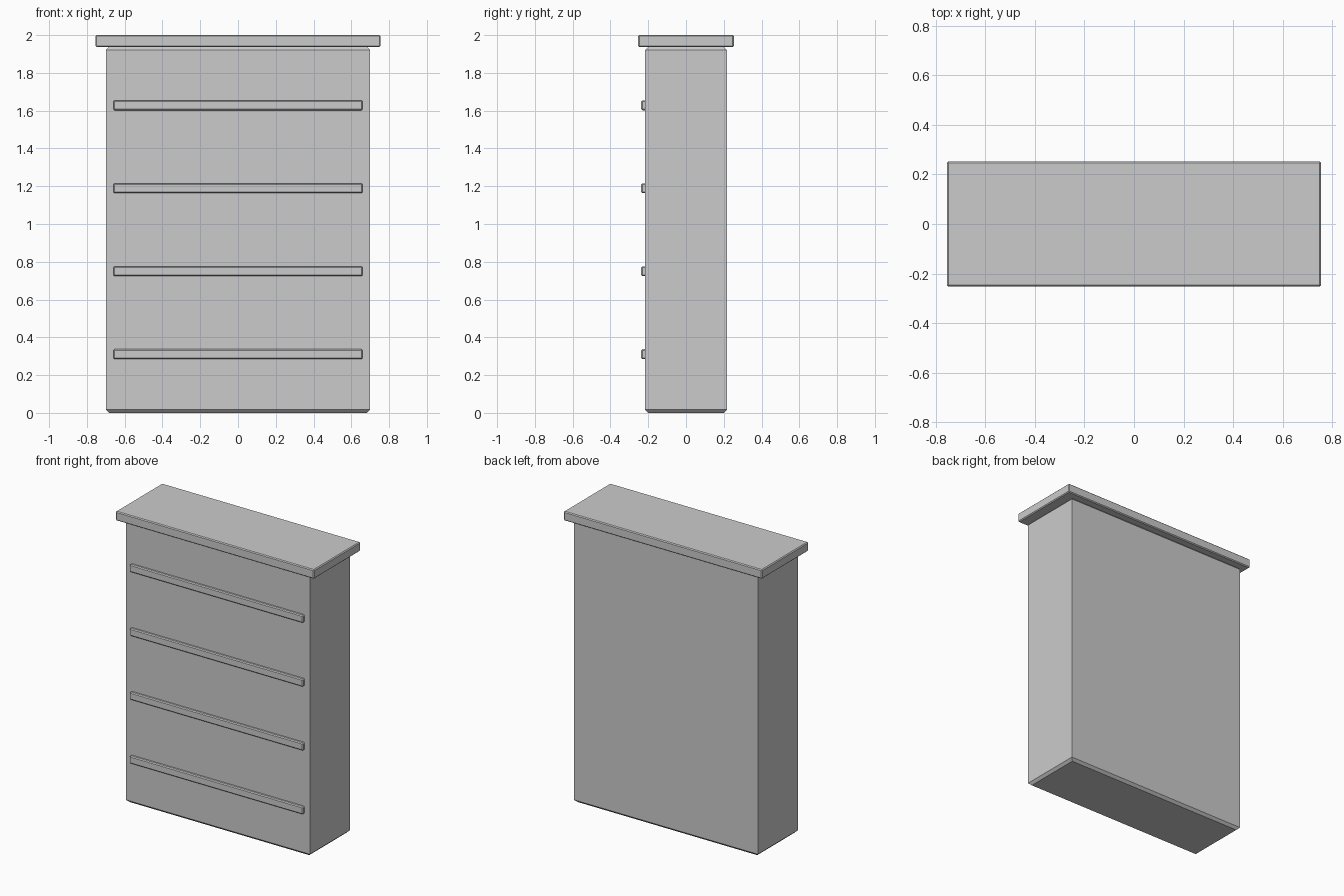
import bpy
import bmesh
from mathutils import Vector

if "Cube" in bpy.data.objects:
    bpy.data.objects.remove(bpy.data.objects["Cube"])


def chamfered_box(name, lo, hi, chamfer, level_only=False):
    """Box between two corners with flat chamfers on all or only the level edges."""
    lo, hi = Vector(lo), Vector(hi)
    size, centre = hi - lo, (lo + hi) / 2
    bm = bmesh.new()
    bmesh.ops.create_cube(bm, size=1)
    for v in bm.verts:
        v.co = Vector(a * b for a, b in zip(v.co, size))
    edges = [e for e in bm.edges
             if not level_only or abs(e.verts[0].co.z - e.verts[1].co.z) < 1e-6]
    bmesh.ops.bevel(bm, geom=edges, offset=chamfer, offset_type='OFFSET',
                    segments=1, profile=0.5, affect='EDGES')
    bmesh.ops.recalc_face_normals(bm, faces=bm.faces)
    mesh = bpy.data.meshes.new(name)
    bm.to_mesh(mesh)
    bm.free()
    obj = bpy.data.objects.new(name, mesh)
    obj.location = centre
    bpy.context.collection.objects.link(obj)
    return obj


# Cabinet body, chamfered around its bottom and top
chamfered_box("cabinet_body", (-0.70, -0.218, 0), (0.70, 0.218, 1.937), 0.017, True)

# Overhanging top slab
chamfered_box("top_slab", (-0.755, -0.253, 1.937), (0.755, 0.253, 2.0), 0.006)

# Four long drawer rails on the front
for i in range(4):
    z = 0.311 + i * 0.439
    chamfered_box(f"drawer_rail_{i + 1}", (-0.66, -0.237, z - 0.026),
                  (0.66, -0.205, z + 0.026), 0.006)
